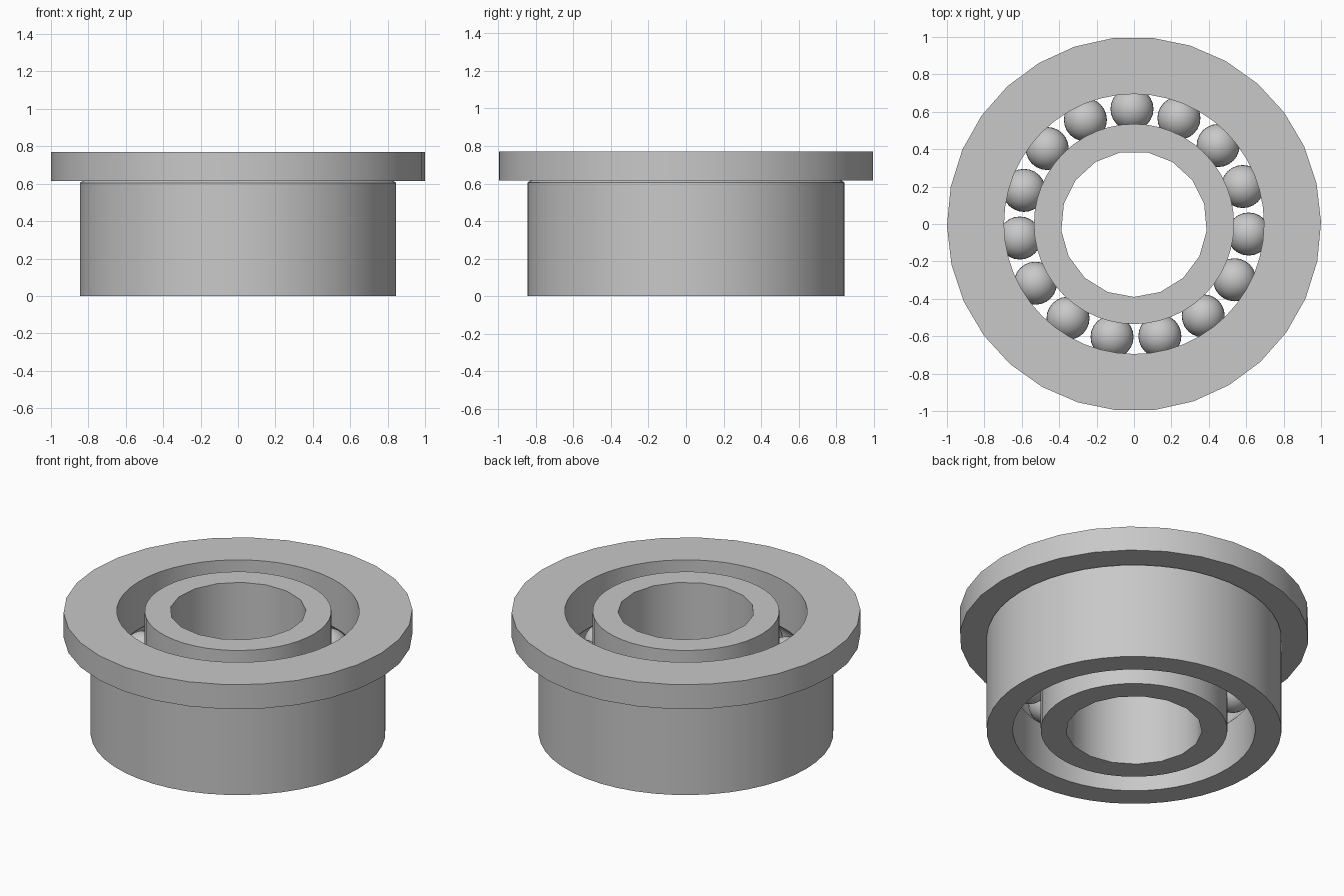
import bpy
import bmesh
import math

if "Cube" in bpy.data.objects:
    bpy.data.objects.remove(bpy.data.objects["Cube"], do_unlink=True)

steel = bpy.data.materials.new("steel_grey")
steel.use_nodes = True
GREY = (0.58, 0.58, 0.58, 1)
steel.diffuse_color = GREY
steel.node_tree.nodes["Principled BSDF"].inputs["Base Color"].default_value = GREY

HEIGHT = 0.77
MID = HEIGHT / 2
ORBIT = 0.615
BALL_R = 0.115
BALLS = 15
GROOVE_R = BALL_R + 0.002
SIDES = 48


def zip_rings(bm, a, b):
    """Join two rings, possibly with different side counts, by angle."""
    i = j = 0
    n, m = len(a), len(b)
    while i < n or j < m:
        if j >= m or (i < n and (i + 1) / n <= (j + 1) / m):
            bm.faces.new((a[i], a[(i + 1) % n], b[j % m]))
            i += 1
        else:
            bm.faces.new((a[i % n], b[(j + 1) % m], b[j]))
            j += 1


def smooth(obj):
    bpy.ops.object.select_all(action="DESELECT")
    obj.select_set(True)
    bpy.context.view_layer.objects.active = obj
    bpy.ops.object.shade_smooth_by_angle(angle=math.radians(30))


def finish(bm, name):
    bmesh.ops.recalc_face_normals(bm, faces=bm.faces)
    mesh = bpy.data.meshes.new(name)
    bm.to_mesh(mesh)
    bm.free()
    mesh.materials.append(steel)
    obj = bpy.data.objects.new(name, mesh)
    bpy.context.collection.objects.link(obj)
    smooth(obj)
    return obj


def lathe(name, profile):
    """Closed profile of (radius, z, sides, start angle in degrees)."""
    bm = bmesh.new()
    rings = []
    for r, z, n, start in profile:
        angles = [math.radians(start) + math.tau * k / n for k in range(n)]
        rings.append([bm.verts.new((r * math.cos(t), r * math.sin(t), z)) for t in angles])
    for k, ring in enumerate(rings):
        zip_rings(bm, ring, rings[(k + 1) % len(rings)])
    return finish(bm, name)


def raceway(edge):
    """Wall at radius edge from top to bottom, with a rounded ball groove."""
    side = 1 if edge > ORBIT else -1
    half = math.acos(abs(edge - ORBIT) / GROOVE_R)
    wall = [(edge, HEIGHT)]
    for k in range(9):
        t = half * (1 - k / 4)
        wall.append((ORBIT + side * GROOVE_R * math.cos(t), MID + GROOVE_R * math.sin(t)))
    wall.append((edge, 0))
    return [(r, z, SIDES, 0) for r, z in wall]


# Outer ring with its flange and a small relief below the flange
lathe("flanged_outer_ring", raceway(0.695) + [
    (0.845, 0, SIDES, 0), (0.845, 0.605, SIDES, 0), (0.83, 0.615, SIDES, 0),
    (1, 0.615, 30, 0.6), (1, HEIGHT, 30, 0.6)])

# Inner ring with a coarser bore
lathe("inner_ring", raceway(0.535) + [
    (0.39, 0, 17, -5.3), (0.39, HEIGHT, 17, -5.3)])

# Balls share one mesh
bm = bmesh.new()
bmesh.ops.create_uvsphere(bm, u_segments=24, v_segments=16, radius=BALL_R)
first = finish(bm, "ball_1")
for k in range(BALLS):
    ball = first
    if k:
        ball = bpy.data.objects.new(f"ball_{k + 1}", first.data)
        bpy.context.collection.objects.link(ball)
    t = math.radians(91) + math.tau * k / BALLS
    ball.location = (ORBIT * math.cos(t), ORBIT * math.sin(t), MID)
